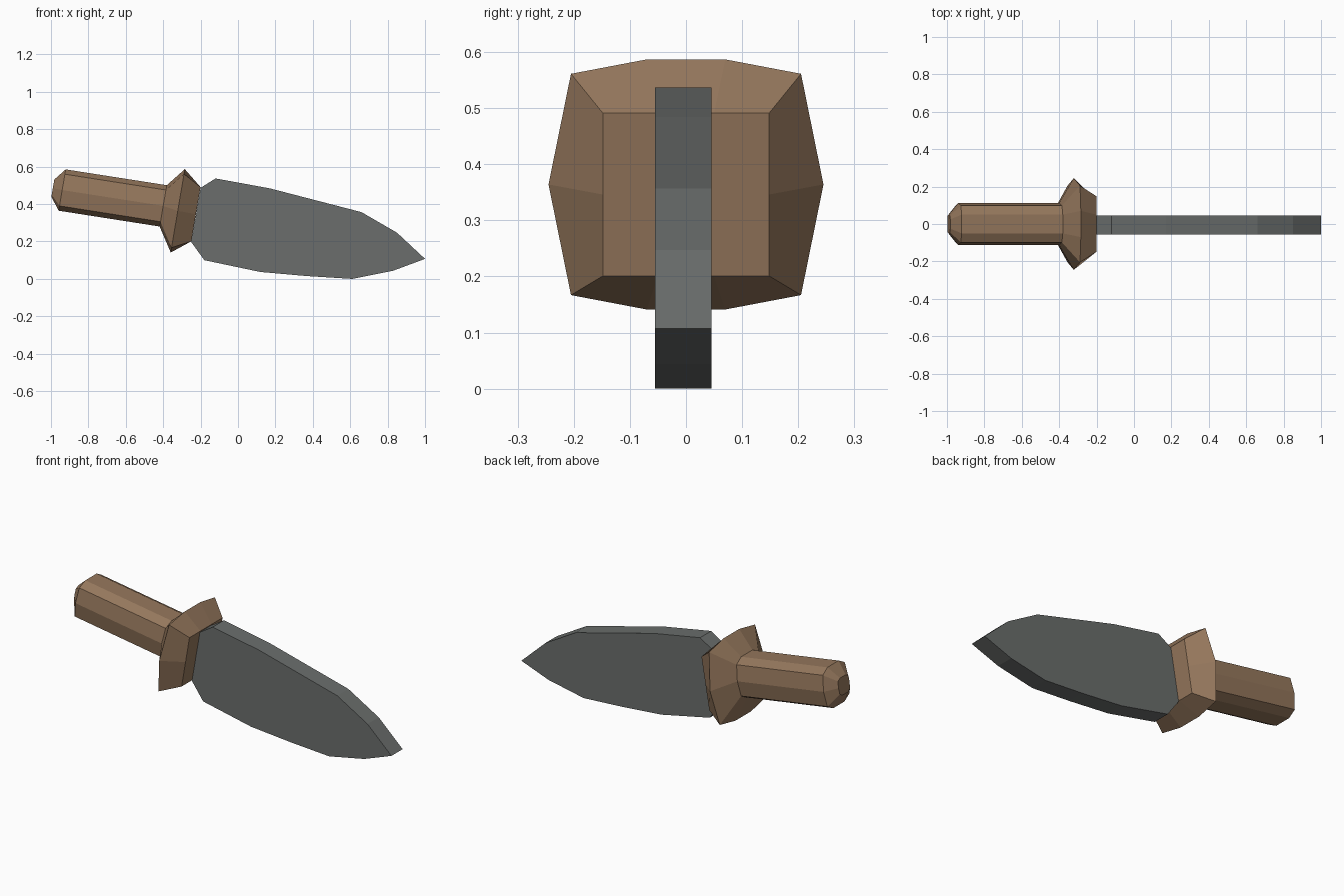
import bpy, bmesh, math
from mathutils import Vector

if "Cube" in bpy.data.objects:
    bpy.data.objects.remove(bpy.data.objects["Cube"])


def material(name, rgb):
    m = bpy.data.materials.new(name)
    m.diffuse_color = (*rgb, 1)
    m.use_nodes = True
    m.node_tree.nodes["Principled BSDF"].inputs["Base Color"].default_value = m.diffuse_color
    return m


brown = material("brown wood", (0.30, 0.185, 0.108))
grey = material("dark steel", (0.145, 0.155, 0.150))

TILT = math.radians(9.6)
UP = Vector((math.sin(TILT), 0, math.cos(TILT)))   # across the grip, in the xz plane


def finish(name, bm, mat):
    bmesh.ops.recalc_face_normals(bm, faces=bm.faces)
    mesh = bpy.data.meshes.new(name)
    bm.to_mesh(mesh)
    bm.free()
    mesh.materials.append(mat)
    obj = bpy.data.objects.new(name, mesh)
    bpy.context.collection.objects.link(obj)


def loft(name, rings, mat):
    """Skin ten-sided rings: (x, z, flat half width, corner y, corner h, side y, top h)."""
    bm = bmesh.new()
    loops = []
    for x, z, flat, cy, ch, side, top in rings:
        half = [(flat, top), (cy, ch), (side, 0), (cy, -ch), (flat, -top)]
        section = half + [(-y, h) for y, h in reversed(half)]
        loops.append([bm.verts.new(Vector((x, y, z)) + UP * h) for y, h in section])
    for a, b in zip(loops, loops[1:]):
        for i in range(10):
            j = (i + 1) % 10
            bm.faces.new((a[i], a[j], b[j], b[i]))
    bm.faces.new(loops[0])
    bm.faces.new(loops[-1])
    finish(name, bm, mat)


# Grip with a chamfered pommel end
loft("handle", [
    (-0.990, 0.485, 0.025, 0.045, 0.036, 0.050, 0.047),
    (-0.940, 0.475, 0.050, 0.098, 0.086, 0.112, 0.112),
    (-0.390, 0.389, 0.050, 0.098, 0.086, 0.112, 0.112),
], brown)

# Flared guard, ending in a flat square face against the blade
loft("guard", [
    (-0.400, 0.390, 0.050, 0.098, 0.086, 0.112, 0.112),
    (-0.322, 0.364, 0.070, 0.205, 0.200, 0.245, 0.226),
    (-0.225, 0.346, 0.050, 0.148, 0.147, 0.148, 0.147),
], brown)

# Flat leaf-shaped blade
profile = [(-0.20, 0.49), (-0.12, 0.54), (0.17, 0.487), (0.66, 0.36), (0.85, 0.25),
           (1.0, 0.11), (0.83, 0.047), (0.61, 0.003), (0.37, 0.018), (0.12, 0.04),
           (-0.18, 0.103), (-0.25, 0.20)]
bm = bmesh.new()
face = bm.faces.new([bm.verts.new((x, -0.055, z)) for x, z in profile])
side = bmesh.ops.extrude_face_region(bm, geom=[face])["geom"]
bmesh.ops.translate(bm, vec=(0, 0.1, 0),
                    verts=[v for v in side if isinstance(v, bmesh.types.BMVert)])
zmin = min(v.co.z for v in bm.verts)
bmesh.ops.translate(bm, vec=(0, 0, -zmin), verts=bm.verts)
finish("blade", bm, grey)
